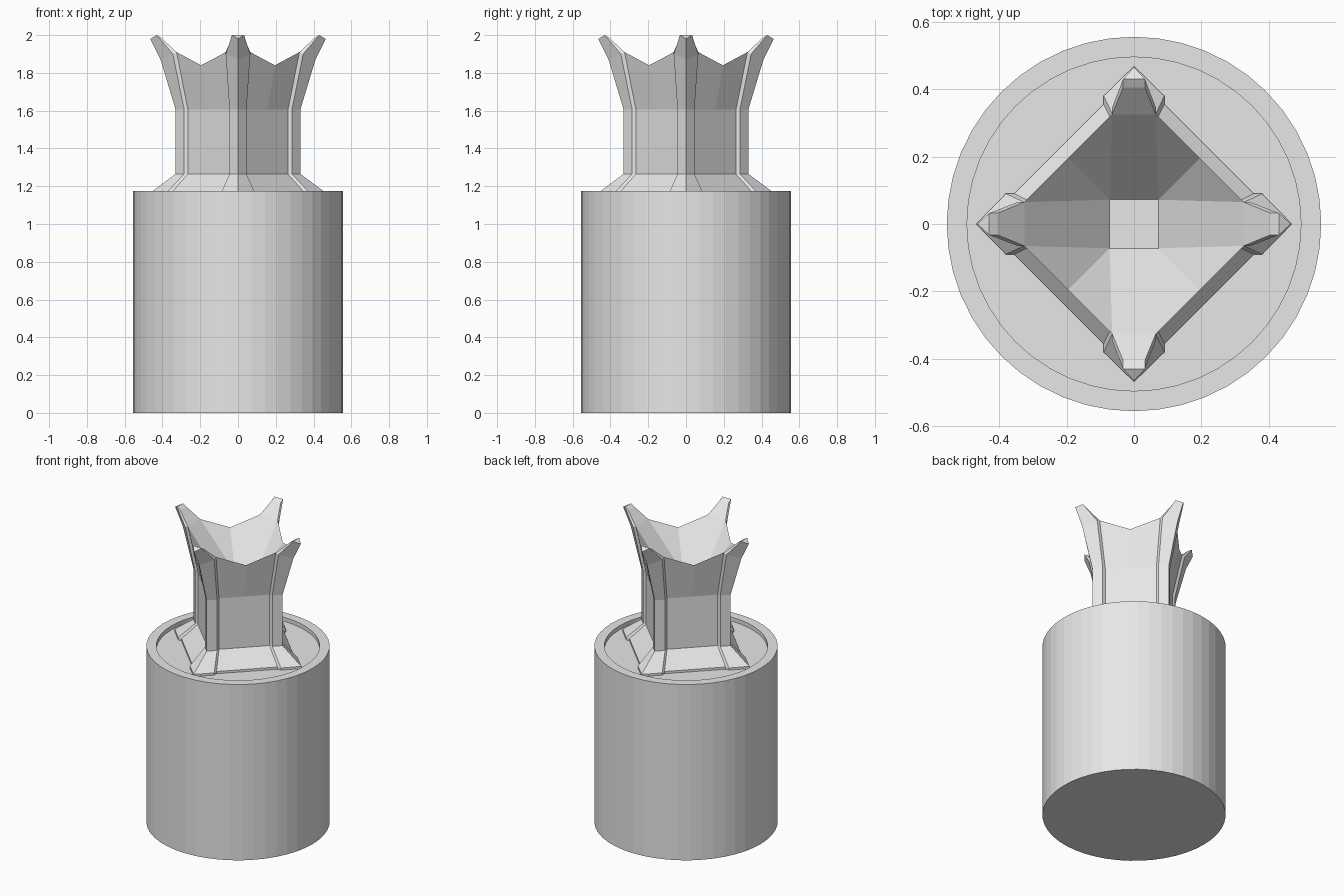
import bpy, bmesh
from math import radians
from mathutils import Matrix

cube = bpy.data.objects.get("Cube")
if cube:
    bpy.data.objects.remove(cube)

grey = bpy.data.materials.new("plain grey")
grey.use_nodes = True
grey.diffuse_color = (0.8, 0.8, 0.8, 1)
grey.node_tree.nodes["Principled BSDF"].inputs["Base Color"].default_value = (0.8, 0.8, 0.8, 1)


def add_object(name, bm):
    bmesh.ops.remove_doubles(bm, verts=bm.verts, dist=0.0005)
    bmesh.ops.recalc_face_normals(bm, faces=bm.faces)
    mesh = bpy.data.meshes.new(name)
    bm.to_mesh(mesh)
    bm.free()
    mesh.materials.append(grey)
    obj = bpy.data.objects.new(name, mesh)
    bpy.context.collection.objects.link(obj)
    return obj


# Round base with a shallow recess in its top
RIM, FLOOR = 1.175, 1.148
bm = bmesh.new()
bmesh.ops.create_cone(bm, cap_ends=True, segments=48, radius1=0.555, radius2=0.555,
                      depth=RIM, matrix=Matrix.Translation((0, 0, RIM / 2)))
bm.faces.ensure_lookup_table()
top = max(bm.faces, key=lambda f: f.calc_center_median().z)
bmesh.ops.inset_region(bm, faces=[top], thickness=0.06)
floor = bmesh.ops.extrude_face_region(bm, geom=[top])
bmesh.ops.delete(bm, geom=[top], context='FACES_ONLY')
for v in [g for g in floor["geom"] if isinstance(g, bmesh.types.BMVert)]:
    v.co.z = FLOOR
add_object("round_base", bm)


# Tower: one corner quarter, repeated around the axis
def section(wall, pier, tip, half, z_mid, z_wall=None, z_pier=None, z_tip=None):
    """Quarter outline: wall middle, pier step, pier edge, corner tip, mirrored."""
    mid = (wall + half) / 2
    side = [(mid, mid, z_mid), (wall, half, z_wall or z_mid), (pier, half, z_pier or z_mid)]
    return ([(x, -y, z) for x, y, z in side] + [(tip, 0, z_tip or z_mid)] + side[::-1])


bm = bmesh.new()


def face(*points):
    bm.faces.new([bm.verts.new(p) for p in points])


rings = [
    section(0.355, 0.38, 0.468, 0.09, FLOOR - 0.01),
    section(0.355, 0.38, 0.468, 0.09, 1.163),
    section(0.265, 0.285, 0.33, 0.045, 1.265),
    section(0.265, 0.285, 0.33, 0.045, 1.605),
    section(0.325, 0.345, 0.41, 0.065, 1.84, 1.91, 1.9, 1.87),
]
for low, high in zip(rings, rings[1:]):
    for i in range(6):
        face(low[i], low[i + 1], high[i + 1], high[i])
face((0, 0, FLOOR - 0.01), *rings[0])

# Horn on the corner
mid_r, wall_r, pier_r, tip, pier_l, wall_l, mid_l = rings[-1]
point = (0.465, 0, 1.98)
peak_r, peak_l = (0.43, -0.032, 2.0), (0.43, 0.032, 2.0)
inner_r, inner_l = (0.405, -0.032, 1.985), (0.405, 0.032, 1.985)
for pier, peak, inner, wall in ((pier_r, peak_r, inner_r, wall_r),
                                (pier_l, peak_l, inner_l, wall_l)):
    face(tip, pier, peak, point)
    face(pier, wall, inner, peak)
face(point, peak_r, peak_l)
face(peak_r, inner_r, inner_l, peak_l)
face(inner_r, wall_r, wall_l, inner_l)

# Hollow bowl inside the crown
bowl_r, bowl_l = (0.072, -0.072, 1.62), (0.072, 0.072, 1.62)
face(wall_r, bowl_r, bowl_l, wall_l)
face(wall_r, mid_r, bowl_r)
face(wall_l, bowl_l, mid_l)
face(bowl_r, bowl_l, (0, 0, 1.62))

quarter = bm.verts[:] + bm.edges[:] + bm.faces[:]
for k in range(1, 4):
    copy = bmesh.ops.duplicate(bm, geom=quarter)["geom"]
    bmesh.ops.rotate(bm, cent=(0, 0, 0), matrix=Matrix.Rotation(radians(90 * k), 3, 'Z'),
                     verts=[g for g in copy if isinstance(g, bmesh.types.BMVert)])
add_object("horned_tower", bm)
